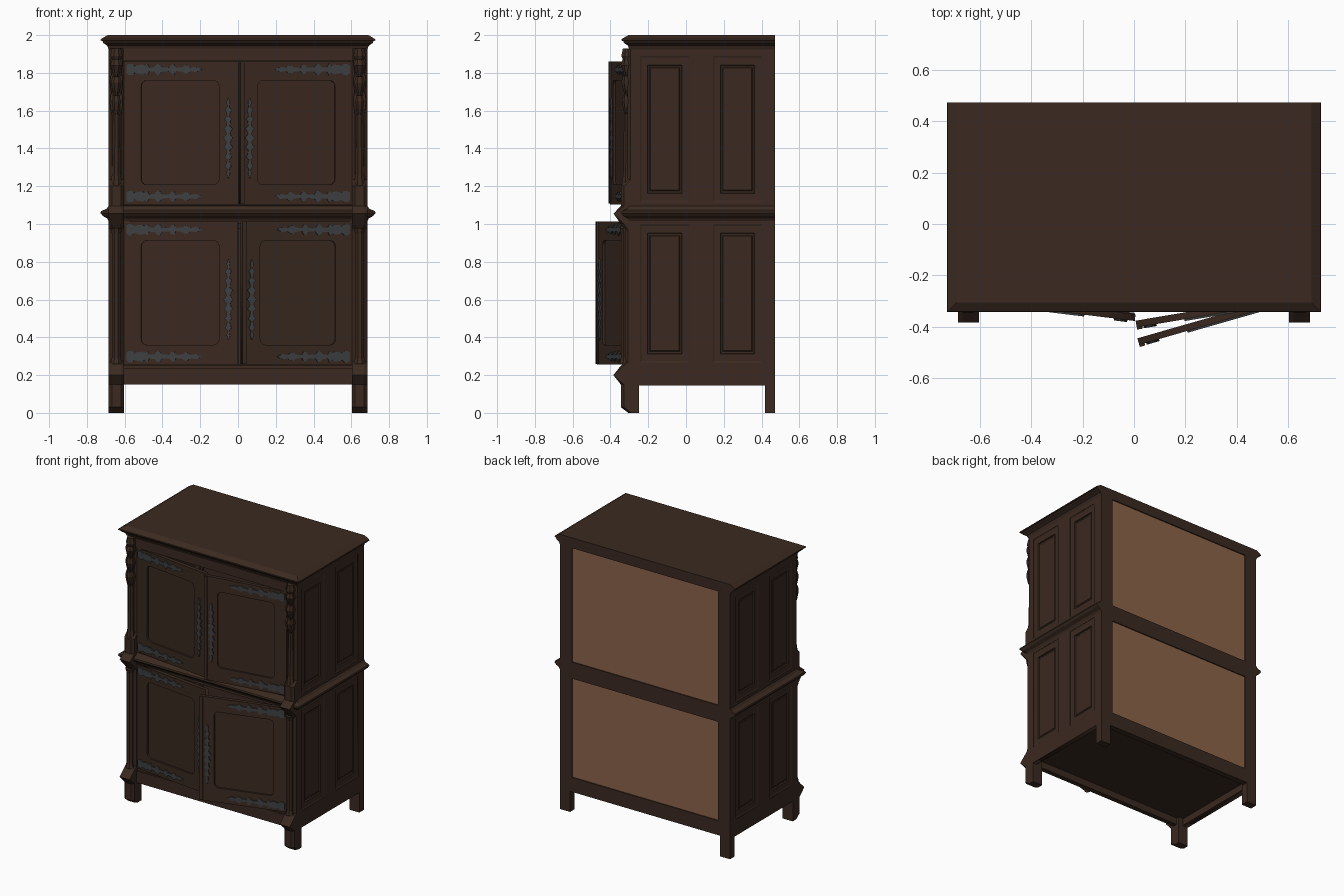
import bpy, bmesh, math
from mathutils import Matrix, Vector

if "Cube" in bpy.data.objects:
    bpy.data.objects.remove(bpy.data.objects["Cube"])


def material(name, rgb):
    m = bpy.data.materials.new(name)
    m.diffuse_color = (*rgb, 1)
    m.use_nodes = True
    m.node_tree.nodes["Principled BSDF"].inputs["Base Color"].default_value = m.diffuse_color
    return m


WOOD = material("dark wood", (0.043, 0.0225, 0.0145))
BOARD = material("light back board", (0.265, 0.127, 0.068))
IRON = material("grey iron", (0.048, 0.05, 0.053))

HX, FRONT, BACK = 0.685, -0.30, 0.472        # body half width, front and back
UPRIGHT = Matrix.Rotation(math.pi / 2, 4, 'X')   # drawing plane -> front plane
SIDEWAYS = Matrix(((0, 0, 1, 0), (1, 0, 0, 0), (0, 1, 0, 0), (0, 0, 0, 1)))


def finish(name, bm, mat, matrix=Matrix()):
    bmesh.ops.recalc_face_normals(bm, faces=bm.faces)
    me = bpy.data.meshes.new(name)
    bm.transform(matrix)
    bm.to_mesh(me)
    bm.free()
    me.materials.append(mat)
    ob = bpy.data.objects.new(name, me)
    bpy.context.collection.objects.link(ob)
    return ob


def loft(name, loops, mat=WOOD, matrix=Matrix()):
    """Solid through equal-length loops of points, capped at both ends."""
    bm = bmesh.new()
    rows = [[bm.verts.new(p) for p in loop] for loop in loops]
    n = len(rows[0])
    for a, b in zip(rows, rows[1:]):
        for i in range(n):
            j = (i + 1) % n
            bm.faces.new((a[i], a[j], b[j], b[i]))
    bm.faces.new(rows[0])
    bm.faces.new(rows[-1])
    return finish(name, bm, mat, matrix)


def rect(x0, x1, y0, y1):
    return [(x0, y0), (x1, y0), (x1, y1), (x0, y1)]


def box(name, x, y, z, mat=WOOD, matrix=Matrix()):
    return loft(name, [[(*p, h) for p in rect(*x, *y)] for h in z], mat, matrix)


def rounded(x0, x1, y0, y1, r):
    pts = []
    for k, (cx, cy) in enumerate(rect(x0 + r, x1 - r, y0 + r, y1 - r)):
        for i in range(5):
            a = math.pi + (k + i / 4) * math.pi / 2
            pts.append((cx + r * math.cos(a), cy + r * math.sin(a)))
    return pts


def plate(name, outlines, depth, matrix, mat=WOOD):
    """Flat board from outlines (inner outlines become holes)."""
    cu = bpy.data.curves.new(name, 'CURVE')
    cu.dimensions, cu.fill_mode, cu.extrude = '2D', 'BOTH', depth / 2
    for pts in outlines:
        sp = cu.splines.new('POLY')
        sp.points.add(len(pts) - 1)
        for p, c in zip(sp.points, pts):
            p.co = (c[0], c[1], 0, 1)
        sp.use_cyclic_u = True
    tmp = bpy.data.objects.new(name + "_curve", cu)
    bpy.context.collection.objects.link(tmp)
    bpy.context.view_layer.update()
    me = bpy.data.meshes.new_from_object(tmp)
    bm = bmesh.new()
    bm.from_mesh(me)
    bpy.data.objects.remove(tmp)
    bpy.data.meshes.remove(me)
    bmesh.ops.remove_doubles(bm, verts=bm.verts, dist=1e-5)
    return finish(name, bm, mat, matrix)


def moulding(name, profile):
    """Slab whose edge follows (offset, z) on front and sides, flush at back."""
    return loft(name, [[(-HX - o, BACK, z), (-HX - o, FRONT - o, z),
                        (HX + o, FRONT - o, z), (HX + o, BACK, z)] for o, z in profile])


def column(name, x, y, rings, sides=8):
    """Faceted turned piece from (radius, z) rings."""
    return loft(name, [[(x + r * math.cos((i + .5) * math.tau / sides),
                         y + r * math.sin((i + .5) * math.tau / sides), z)
                        for i in range(sides)] for r, z in rings])


# cornice, waist moulding, floor and rails
moulding("cornice", [(0, 1.925), (.008, 1.945), (.028, 1.958), (.032, 1.968),
                     (.043, 1.972), (.041, 1.979), (.005, 2.0)])
moulding("waist_moulding", [(0, 1.015), (.008, 1.03), (.03, 1.042), (.043, 1.058),
                            (.04, 1.068), (.012, 1.08), (0, 1.095)])
box("floor", (-.67, .67), (-.29, .46), (.2, .235))
box("bottom_rail", (-.61, .61), (-.305, -.27), (.15, .235))
box("bottom_bead", (-.61, .61), (-.295, -.26), (.235, .253))
box("waist_rail", (-.61, .61), (-.298, -.26), (1.0, 1.1))
box("top_rail", (-.61, .61), (-.31, -.27), (1.863, 1.93))

# back frame, boards and their dark inside lining
for z in ((.15, .255), (.975, 1.08), (1.925, 1.98)):
    box("back_rail", (-.62, .62), (.43, BACK), z)
for z in ((.25, .98), (1.075, 1.93)):
    box("back_board", (-.6, .6), (.455, .464), z, BOARD)
    box("back_lining", (-.65, .65), (.44, .454), z)

# panelled sides: wide chamfer, bead groove, then the sunk field
PANELS = [(y0, y1, z0, z1) for y0, y1 in ((-.243, .018), (.143, .402))
          for z0, z1 in ((.265, 1.0), (1.114, 1.89))]
for s in (-1, 1):
    plate("side_frame", [rect(-.29, .46, .145, 1.93)] + [rect(*p) for p in PANELS], .034,
          Matrix.Translation((s * (HX - .017), 0, 0)) @ SIDEWAYS)
    box("side_lining", tuple(sorted((s * .645, s * .658))), (-.28, .45), (.15, 1.93))
    for y0, y1, z0, z1 in PANELS:
        def at(i, x):
            return [(s * x, *p) for p in rect(y0 + i, y1 - i, z0 + i * 1.2, z1 - i * 1.2)]
        loft("side_panel", [at(0, .66), at(0, .683), at(.008, .679), at(.04, .679),
                            at(.042, .670), at(.05, .670), at(.054, .674)])

# corner posts with feet: chamfered front, square at the flared points
POST = [(-.25, 0), (-.305, 0), (-.345, .03), (-.345, .15), (-.384, .2), (-.345, .25),
        (-.322, .27), (-.322, .97), (-.345, 1.0), (-.384, 1.055), (-.345, 1.095),
        (-.345, 1.2), (-.31, 1.235), (-.31, 1.93), (-.25, 1.93)]
for s in (-1, 1):
    loft("front_post", [[(s * x, y + (d if -.37 < y < -.3 else 0), z) for y, z in POST]
                        for x, d in ((.604, .016), (.62, 0), (.668, 0), (HX, .016))])
    box("back_post", tuple(sorted((s * .604, s * HX))), (.418, BACK), (0, 1.98))
    box("back_stile", tuple(sorted((s * .588, s * .61))), (.43, BACK), (.2, 1.98))
    cx = s * .644
    column("lower_column", cx, -.32, [(.034, .26), (.026, .29), (.026, .95), (.034, .98)])
    column("upper_column", cx, -.31, [(.034, 1.2), (.024, 1.27), (.02, 1.58)])
    # carved hanging spires
    for z0, z1, r in ((1.55, 1.68, .03), (1.66, 1.78, .034), (1.76, 1.87, .037)):
        column("carved_spire", cx, -.312,
               [(.004, z0), (r * .75, z0 + .06), (r, z1 - .03), (r * .7, z1)])
        for d in (-.024, .024):
            column("carved_drop", cx + d, -.318,
                   [(.002, z0 + .03), (.012, z0 + .08), (.014, z1 - .02), (.006, z1 + .01)], 4)
    column("carved_cap", cx, -.31, [(.022, 1.86), (.035, 1.89), (.026, 1.93)])

# half outline of the leafy iron straps: (distance, half width)
STRAP = [(0, .02), (.012, .03), (.03, .03), (.045, .017), (.06, .024), (.085, .026),
         (.1, .018), (.112, .032), (.122, .011), (.15, .012), (.16, .024), (.175, .032),
         (.19, .011), (.23, .009), (.24, .024), (.254, .027), (.265, .008),
         (.3, .012), (.315, .024), (.33, .018), (.345, .009), (.37, .014), (.4, .001)]
# half outline of the lock plates: (distance from centre, half width)
LOCK = [(0, .026), (.02, .01), (.035, .014), (.05, .024), (.065, .008), (.09, .012),
        (.1, .02), (.115, .006), (.135, .01), (.15, .017), (.165, .005), (.19, .009),
        (.215, .001)]


def door(name, side, angle, width, z0, z1, lock_u, lock_z):
    base = Matrix.Translation((side * .602, FRONT, 0)) @ Matrix.Rotation(
        side * math.radians(angle), 4, 'Z')

    def flip(pts):
        return [(-side * u, z) for u, z in pts]

    def layer(y):
        return base @ Matrix.Translation((0, y, 0)) @ UPRIGHT

    hole = (.09, .505, z0 + .105, z1 - .1)
    plate(name + "_frame", [flip(rect(0, width, z0, z1)), flip(rounded(*hole, .03))],
          .026, layer(.01))
    plate(name + "_panel", [flip(rect(.07, .53, z0 + .08, z1 - .08))], .01, layer(.015))
    for z in (z0 + .043, z1 - .042):
        pts = [(.012 + u, z + h) for u, h in STRAP] + [(.012 + u, z - h) for u, h in STRAP[::-1]]
        plate(name + "_strap_hinge", [flip(pts)], .008, layer(-.006), IRON)
    right = [(lock_u + h, lock_z + v) for v, h in LOCK]
    right = [(lock_u + h, lock_z - v) for v, h in LOCK[:0:-1]] + right
    left = [(2 * lock_u - u, z) for u, z in right[::-1]]
    plate(name + "_lock_plate", [flip(right + left)], .008, layer(-.007), IRON)
    if side > 0:
        plate(name + "_closing_strip", [flip(rect(width - .022, width, z0 + .005, z1))],
              .012, layer(-.006))


# four doors, each slightly open
door("upper_left_door", -1, 7, .610, 1.103, 1.86, .555, 1.455)
door("upper_right_door", 1, 9.5, .600, 1.103, 1.86, .548, 1.455)
door("lower_left_door", -1, 6.5, .606, .255, 1.012, .555, .6)
door("lower_right_door", 1, 16, .606, .255, 1.012, .552, .6)
